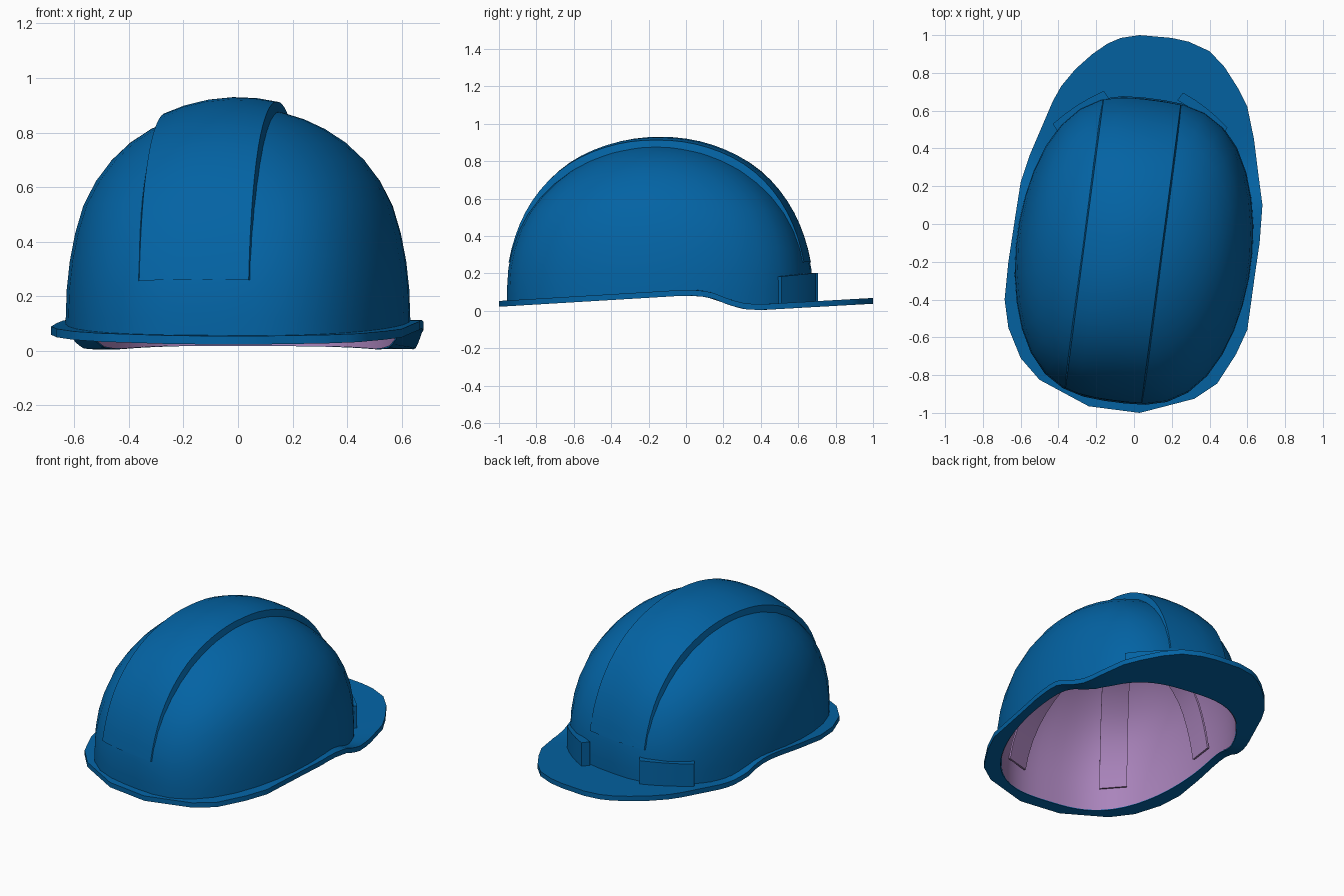
import bpy, bmesh, math
from mathutils import Vector

if "Cube" in bpy.data.objects:
    bpy.data.objects.remove(bpy.data.objects["Cube"])

TILT = math.radians(7.5)            # helmet is turned slightly on the spot
CENTRE_Y, Z0 = -0.14, 0.10          # dome centre
A, B, C = 0.625, 0.81, 0.79         # dome half sizes


def material(name, rgb):
    m = bpy.data.materials.new(name)
    m.diffuse_color = (*rgb, 1)
    m.use_nodes = True
    m.node_tree.nodes["Principled BSDF"].inputs["Base Color"].default_value = m.diffuse_color
    return m


BLUE = material("shell blue", (0.001, 0.125, 0.37))
LILAC = material("lining lilac", (0.40, 0.23, 0.50))


def to_world(p):
    u, v, z = p
    s, c = math.sin(TILT), math.cos(TILT)
    return Vector((u * c + v * s, -u * s + v * c + CENTRE_Y, z))


def to_local(x, y):
    s, c = math.sin(TILT), math.cos(TILT)
    y -= CENTRE_Y
    return x * c - y * s, x * s + y * c


def build(name, rings, mat, close_ring=True, close_all=False, caps=False, flip=False, angle=35):
    """Skin a list of equal-length point rings given in helmet coordinates."""
    bm = bmesh.new()
    vs = [[bm.verts.new(to_world(p)) for p in r] for r in rings]
    n = len(vs[0])
    for i in range(len(vs) if close_all else len(vs) - 1):
        r0, r1 = vs[i], vs[(i + 1) % len(vs)]
        for j in range(n if close_ring else n - 1):
            k = (j + 1) % n
            bm.faces.new((r0[j], r0[k], r1[k], r1[j]))
    if caps:
        bm.faces.new(vs[0][::-1])
        bm.faces.new(vs[-1])
    bmesh.ops.remove_doubles(bm, verts=bm.verts, dist=1e-5)
    bmesh.ops.recalc_face_normals(bm, faces=bm.faces)
    if flip:
        bmesh.ops.reverse_faces(bm, faces=bm.faces)
    me = bpy.data.meshes.new(name)
    bm.to_mesh(me)
    bm.free()
    me.materials.append(mat)
    ob = bpy.data.objects.new(name, me)
    bpy.context.collection.objects.link(ob)
    bpy.ops.object.select_all(action='DESELECT')
    bpy.context.view_layer.objects.active = ob
    ob.select_set(True)
    bpy.ops.object.shade_smooth_by_angle(angle=math.radians(angle))
    return ob


def brim_z(u, v):
    """Underside height of the brim: rises, dips, rises along the peak."""
    pts = [(-1.0, .022), (-.5, .052), (0, .082), (.07, .080), (.14, .068), (.22, .035),
           (.30, .010), (.40, .004), (.50, .010), (1.0, .038)]
    y = to_world((u, v, 0)).y
    if y <= pts[0][0]:
        return pts[0][1]
    for (a, za), (b, zb) in zip(pts, pts[1:]):
        if y <= b:
            return za + (zb - za) * (y - a) / (b - a)
    return pts[-1][1]


def hit(origin, d, scale=1.0):
    """Distance from origin along d to the dome surface (boxier sides low down)."""
    lo, hi = 0.0, 2.0
    for _ in range(40):
        r = (lo + hi) / 2
        p = (origin + d * r) / scale
        h = abs(p.z / C)
        f = abs(p.x / A) ** max(2, min(3, 4 - 1.9 * h)) + abs(p.y / B) ** 1.95 + h ** 2.03
        lo, hi = (r, hi) if f < 1 else (lo, r)
    return lo


def dome_rings(scale, drop, seg=36, steps=12):
    rings = []
    for i in range(-1, steps + 1):
        e = max(i, 0) / steps * math.pi / 2
        ring = []
        for j in range(seg):
            t = 2 * math.pi * (j + .5) / seg
            ce = math.cos(e) if i < steps else 0
            d = Vector((A * math.cos(t) * ce, B * math.sin(t) * ce, C * math.sin(e)))
            p = d * hit(Vector(), d, scale)
            # lowest ring follows the brim
            z = brim_z(p.x, p.y) + drop if i < 0 else p.z + Z0 + 0.02 * ce
            ring.append((p.x, p.y, z))
        rings.append(ring)
    return rings


# Outer dome and inner lining
build("dome_shell", dome_rings(1.0, 0.012), BLUE)
build("inner_lining", dome_rings(0.95, 0.002, seg=72), LILAC, flip=True)

# Brim with long peak
outline = [(-.24, -.965), (-.37, -.895), (-.5, -.825), (-.6, -.71), (-.665, -.55), (-.685, -.4),
           (-.665, -.2), (-.63, .03), (-.6, .22), (-.55, .37), (-.49, .51), (-.43, .65),
           (-.385, .73), (-.31, .82), (-.22, .9), (-.14, .955), (-.07, .985), (.03, 1), (.2, .985),
           (.29, .965), (.4, .915), (.48, .83), (.55, .72), (.6, .62), (.635, .45), (.66, .25),
           (.68, .1), (.665, -.1), (.64, -.27), (.6, -.56), (.54, -.69), (.44, -.845),
           (.32, -.925), (.03, -1)]
dense = []
for (x0, y0), (x1, y1) in zip(outline, outline[1:] + outline[:1]):
    dense += [(x0 + (x1 - x0) * k / 3, y0 + (y1 - y0) * k / 3) for k in range(3)]
rings = []
for x, y in dense:
    u, v = to_local(x, y)
    d = Vector((u, v, 0)).normalized()
    q = d * hit(Vector(), d, 0.955)
    zo, zi = brim_z(u, v), brim_z(q.x, q.y)
    rings.append([(u, v, zo + .031), (u, v, zo), (q.x, q.y, zi), (q.x, q.y, zi + .031)])
build("brim", rings, BLUE, close_all=True)

# Raised centre ridge, fading out at both ends
rings = []
RU, RW = -0.06, 0.215
for i in range(33):
    t = math.radians(10 + 160 * i / 32)
    d = Vector((0, math.cos(t), math.sin(t)))
    f = min(1, (min(t, math.pi - t) - math.radians(10)) / math.radians(50))
    h = 0.004 + 0.036 * f * f * (3 - 2 * f)
    ring = []
    for k, deep in [(-1, 1), (-.95, 0), (-.6, 0), (-.2, 0), (.2, 0), (.6, 0), (.95, 0), (1, 1)]:
        o = Vector((RU + RW * k, 0, 0))
        p = o + d * (hit(o, d) + (-0.015 if deep else h))
        ring.append((p.x, p.y, p.z + Z0 + .02 * abs(math.cos(t))))
    rings.append(ring)
build("centre_ridge", rings, BLUE, close_ring=False)

# Accessory slots either side of the peak
for name, a, b in (("left_slot", (-.43, .53), (-.16, .705)), ("right_slot", (.26, .695), (.495, .51))):
    a, b = Vector((*to_local(*a), 0)), Vector((*to_local(*b), 0))
    side = (b - a).normalized()
    out = Vector((-side.y, side.x, 0))
    rings = []
    for k in range(5):
        f = k / 4
        p = a.lerp(b, f) + out * 0.05 * f * (1 - f)
        q = p - out * 0.05
        zt = 0.185 + 0.1 * (to_world(p).y - .52)
        zb = brim_z(p.x, p.y) + 0.015
        rings.append([(p.x, p.y, zb), (p.x, p.y, zt), (q.x, q.y, zt), (q.x, q.y, zb)])
    build(name, rings, BLUE, caps=True)

# Crossing harness straps, standing clear of the lining towards the crown
for i, ang in enumerate((0, 60, 110)):
    phi = math.radians(ang)
    axis = Vector((math.cos(phi), math.sin(phi), 0))
    side = Vector((-axis.y, axis.x, 0))
    rings = []
    for k in range(25):
        t = math.radians(5 + 170 * k / 24)
        d = axis * math.cos(t) + Vector((0, 0, math.sin(t)))
        gap = 0.008 + 0.06 * math.sin(t)
        ring = []
        for w, inset in ((-.08, gap), (.08, gap), (.08, gap + .012), (-.08, gap + .012)):
            o = side * w
            p = o + d * (hit(o, d, 0.95) - inset)
            ring.append((p.x, p.y, p.z + Z0))
        rings.append(ring)
    build(f"harness_strap_{i + 1}", rings, LILAC, caps=True)
